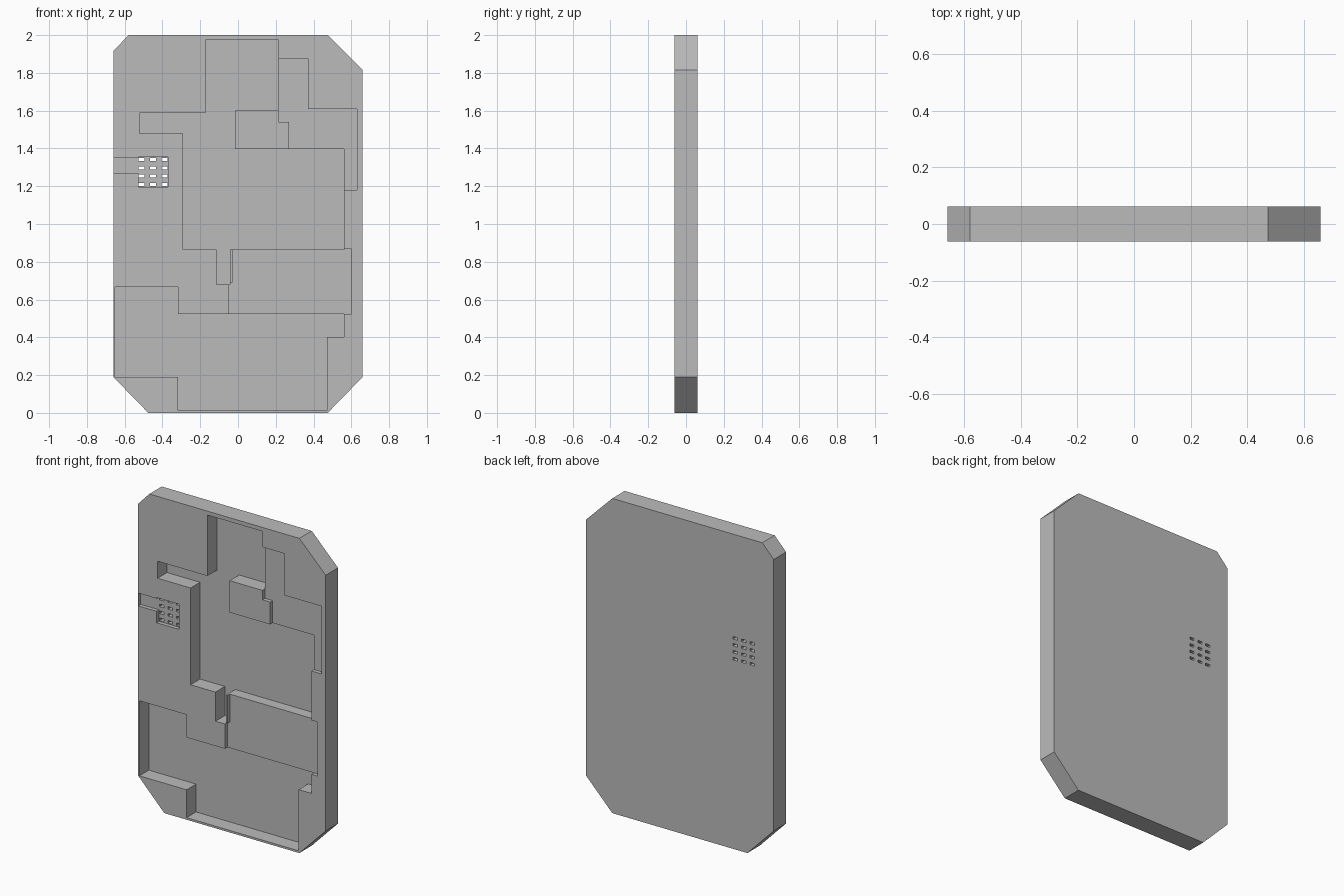
import bpy, bmesh

HALF = 0.062            # half thickness of the slab
DEEP, SHALLOW = 0.095, 0.025

if "Cube" in bpy.data.objects:
    bpy.data.objects.remove(bpy.data.objects["Cube"], do_unlink=True)

grey = bpy.data.materials.new("plain_grey")
grey.use_nodes = True
grey.diffuse_color = (0.5, 0.5, 0.5, 1)
grey.node_tree.nodes["Principled BSDF"].inputs["Base Color"].default_value = (0.5, 0.5, 0.5, 1)


def prism(name, outlines, front, back):
    """Extrude flat x-z outlines from y = front to y = back."""
    bm = bmesh.new()
    for outline in outlines:
        face = bm.faces.new([bm.verts.new((x, front, z)) for x, z in outline])
        new = bmesh.ops.extrude_face_region(bm, geom=[face])["geom"]
        verts = [v for v in new if isinstance(v, bmesh.types.BMVert)]
        bmesh.ops.translate(bm, verts=verts, vec=(0, back - front, 0))
    bmesh.ops.recalc_face_normals(bm, faces=bm.faces)
    mesh = bpy.data.meshes.new(name)
    bm.to_mesh(mesh)
    bm.free()
    mesh.materials.append(grey)
    obj = bpy.data.objects.new(name, mesh)
    bpy.context.collection.objects.link(obj)
    return obj


def rect(x0, x1, z0, z1):
    return [(x0, z0), (x1, z0), (x1, z1), (x0, z1)]


def carve(body, outlines, depth):
    """Sink outlines into the front of the body."""
    cutter = prism("cutter", outlines, -HALF - 0.05, -HALF + depth)
    cutter.hide_render = True
    mod = body.modifiers.new("carve", "BOOLEAN")
    mod.operation = "DIFFERENCE"
    mod.solver = "EXACT"
    mod.object = cutter
    bpy.context.view_layer.objects.active = body
    bpy.ops.object.modifier_apply(modifier=mod.name)
    bpy.data.objects.remove(cutter, do_unlink=True)


# Slab with clipped corners
panel = prism("casing_panel", [[
    (-0.58, 2), (0.475, 2), (0.66, 1.815), (0.66, 0.19),
    (0.475, 0), (-0.475, 0), (-0.66, 0.19), (-0.66, 1.915)]], -HALF, HALF)

# Deep upper pocket with its side arm and lower slot
upper_pocket = [
    (-0.172, 1.975), (0.215, 1.975), (0.215, 1.6), (-0.015, 1.6),
    (-0.015, 1.398), (0.56, 1.398), (0.56, 0.865), (-0.042, 0.865),
    (-0.042, 0.68), (-0.115, 0.68), (-0.115, 0.865), (-0.29, 0.865),
    (-0.29, 1.48), (-0.522, 1.48), (-0.522, 1.588), (-0.172, 1.588)]

# Deep lower pocket
lower_pocket = [
    (-0.65, 0.667), (-0.318, 0.667), (-0.318, 0.523), (0.56, 0.523),
    (0.56, 0.402), (0.47, 0.402), (0.47, 0.013), (-0.318, 0.013),
    (-0.318, 0.19), (-0.65, 0.19)]
carve(panel, [upper_pocket, lower_pocket], DEEP)

# Shallow ledges, overlapping the deep pockets where they join
upper_ledge = [
    (0.2, 1.875), (0.37, 1.875), (0.37, 1.61), (0.63, 1.61),
    (0.63, 1.18), (0.55, 1.18), (0.55, 1.38), (0.27, 1.38),
    (0.27, 1.54), (0.215, 1.54), (0.215, 1.61), (0.2, 1.61)]
middle_ledge = [
    (-0.047, 0.51), (0.55, 0.51), (0.55, 0.523), (0.602, 0.523),
    (0.602, 0.867), (0.55, 0.867), (0.55, 0.875), (-0.03, 0.875),
    (-0.03, 0.69), (-0.047, 0.69)]
carve(panel, [upper_ledge, middle_ledge], SHALLOW)

# Shallow grille recess with a channel to the side
grille_recess = [
    (-0.528, 1.195), (-0.37, 1.195), (-0.37, 1.355), (-0.528, 1.355),
    (-0.528, 1.349), (-0.658, 1.349), (-0.658, 1.268), (-0.528, 1.268)]
carve(panel, [grille_recess], SHALLOW)

# Grille holes right through the slab
holes = []
for col in range(3):
    for row in range(4):
        x, z = -0.51 + 0.06 * col, 1.209 + 0.044 * row
        holes.append(rect(x - 0.016, x + 0.016, z - 0.008, z + 0.008))
carve(panel, holes, 4 * HALF)
